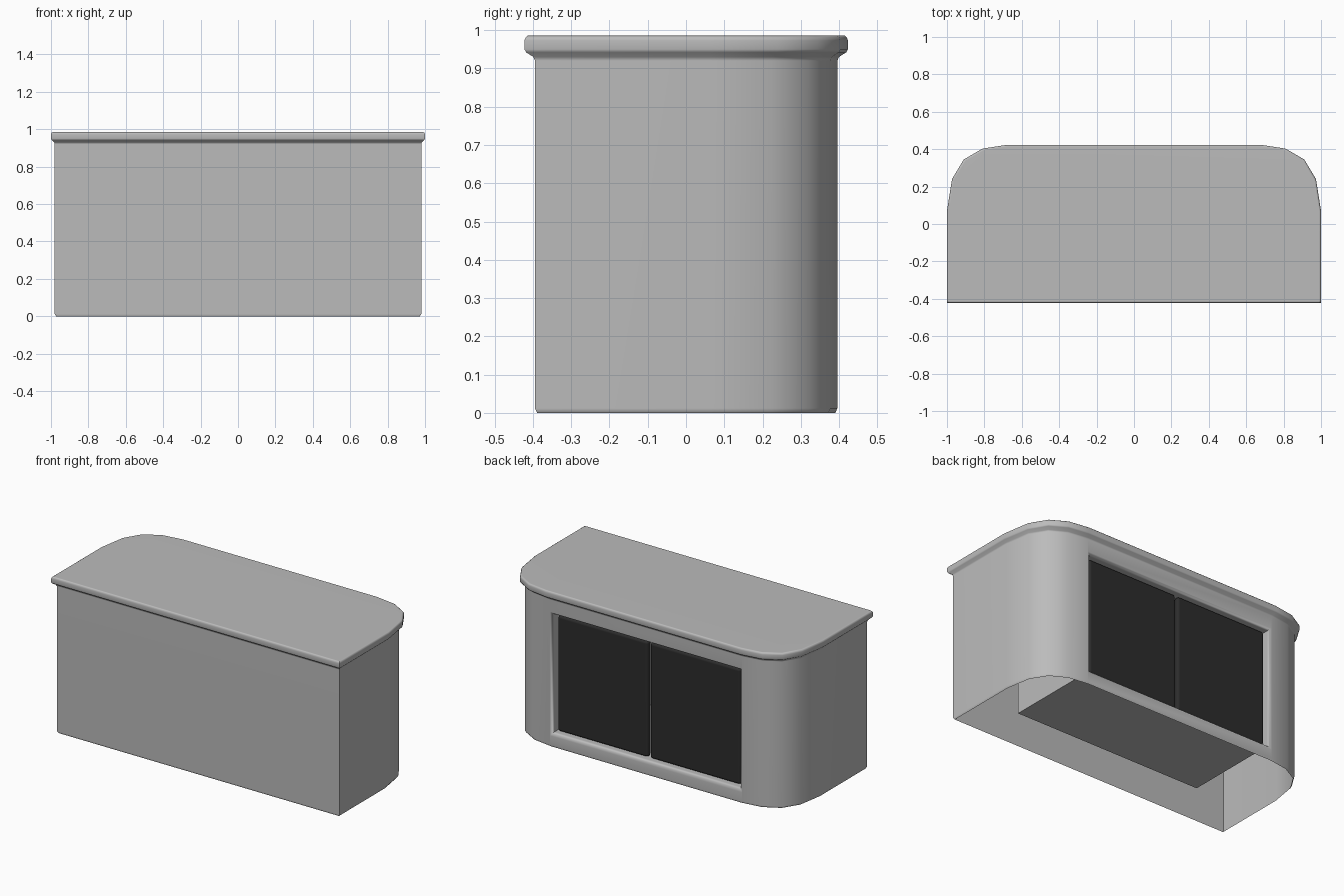
import bpy, bmesh, math

if "Cube" in bpy.data.objects:
    bpy.data.objects.remove(bpy.data.objects["Cube"])

# Plan outline of the counter top, right half from front to back, then mirrored
half = [(1.0, -0.422), (1.0, 0.07), (0.973, 0.24),
        (0.91, 0.345), (0.81, 0.403), (0.68, 0.423)]
outline = half + [(-x, y) for x, y in reversed(half)]
back = len(half) - 1          # index of the long straight back segment


def material(name, v):
    m = bpy.data.materials.new(name)
    m.diffuse_color = (v, v, v, 1)
    m.use_nodes = True
    m.node_tree.nodes["Principled BSDF"].inputs["Base Color"].default_value = m.diffuse_color
    return m


def finish(bm, name, mat, angle=50):
    bmesh.ops.recalc_face_normals(bm, faces=bm.faces)
    me = bpy.data.meshes.new(name)
    bm.to_mesh(me)
    bm.free()
    me.materials.append(mat)
    ob = bpy.data.objects.new(name, me)
    bpy.context.collection.objects.link(ob)
    bpy.ops.object.select_all(action='DESELECT')
    ob.select_set(True)
    bpy.context.view_layer.objects.active = ob
    bpy.ops.object.shade_smooth_by_angle(angle=math.radians(angle))
    # Large flat faces keep flat shading, rounded edges stay soft
    wn = ob.modifiers.new("flat_shading", 'WEIGHTED_NORMAL')
    wn.keep_sharp = True
    return ob


def bridge(bm, a, b):
    k = len(a)
    return [bm.faces.new((a[i], a[(i + 1) % k], b[(i + 1) % k], b[i]))
            for i in range(k)]


grey = material("counter_grey", 0.5)
dark = material("door_dark", 0.025)

# Shell: outline lofted through (z, x scale, y scale), open underneath
profile = [(0.0, 0.972, 0.922), (0.012, 0.98, 0.935), (0.92, 0.98, 0.935),
           (0.93, 0.983, 0.945), (0.942, 0.996, 0.99), (0.95, 1, 1),
           (0.973, 1, 1), (0.981, 0.997, 0.993), (0.986, 0.99, 0.98)]
bm = bmesh.new()
rings = [[bm.verts.new((x * sx, y * sy, z)) for x, y in outline]
         for z, sx, sy in profile]
walls = [bridge(bm, a, b) for a, b in zip(rings, rings[1:])]
bm.faces.new(rings[-1])

# Door recess: replace the flat back panel with a rounded lip and closed box
panel = walls[1][back]
y_back = outline[back][1] * 0.935
loop = [rings[1][back], rings[1][back + 1], rings[2][back + 1], rings[2][back]]
bm.faces.remove(panel)
for hw, y, z0, z1 in [(0.665, y_back, 0.068, 0.845),
                      (0.653, y_back - 0.005, 0.082, 0.836),
                      (0.647, y_back - 0.018, 0.09, 0.83),
                      (0.647, -0.23, 0.09, 0.83)]:
    rect = [bm.verts.new(p) for p in
            [(hw, y, z0), (-hw, y, z0), (-hw, y, z1), (hw, y, z1)]]
    bridge(bm, loop, rect)
    loop = rect
bm.faces.new(loop)
finish(bm, "counter_body", grey)

# Two dark doors set inside the recess
for side, name in ((1, "door_right"), (-1, "door_left")):
    bm = bmesh.new()
    bmesh.ops.create_cube(bm, size=1)
    for v in bm.verts:
        v.co.x = v.co.x * 0.626 + side * 0.320
        v.co.y = v.co.y * 0.04 + 0.350
        v.co.z = v.co.z * 0.726 + 0.458
    bmesh.ops.bevel(bm, geom=bm.edges[:], offset=0.016, segments=2,
                    profile=0.5, affect='EDGES')
    finish(bm, name, dark)
